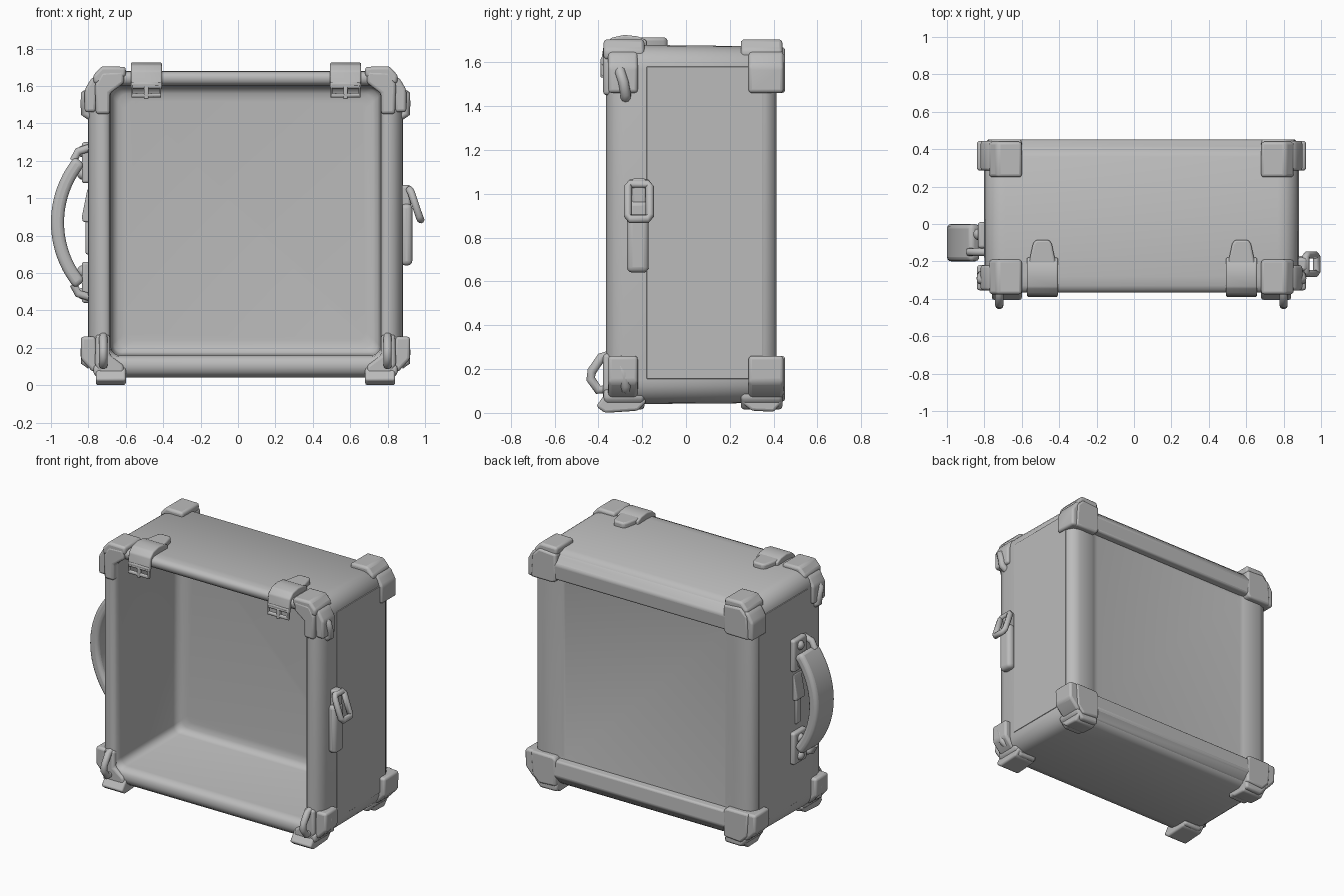
import bpy, bmesh, math
from mathutils import Vector

if "Cube" in bpy.data.objects:
    bpy.data.objects.remove(bpy.data.objects["Cube"])

CX, CZ = 0.04, 0.86   # centre of the case

grey = bpy.data.materials.new("plain grey")
grey.use_nodes = True
grey.diffuse_color = (0.5, 0.5, 0.5, 1)
grey.node_tree.nodes["Principled BSDF"].inputs["Base Color"].default_value = (0.5, 0.5, 0.5, 1)


def finish(name, bm, bevel=0.0, angle=40):
    bmesh.ops.recalc_face_normals(bm, faces=bm.faces)
    mesh = bpy.data.meshes.new(name)
    bm.to_mesh(mesh)
    bm.free()
    mesh.materials.append(grey)
    obj = bpy.data.objects.new(name, mesh)
    bpy.context.collection.objects.link(obj)
    if bevel:
        mod = obj.modifiers.new("soft edges", "BEVEL")
        mod.width, mod.segments, mod.limit_method = bevel, 3, "ANGLE"
        mod.angle_limit = math.radians(25)
    bpy.ops.object.select_all(action="DESELECT")
    obj.select_set(True)
    bpy.context.view_layer.objects.active = obj
    bpy.ops.object.shade_smooth_by_angle(angle=math.radians(angle))
    return obj


def prism(name, outline, axis, a, b, bevel=0.015):
    """Extrude a 2D outline along one axis from a to b."""
    bm = bmesh.new()

    def place(p, t):
        co = list(p)
        co.insert("xyz".index(axis), t)
        return bm.verts.new(co)
    low, high = ([place(p, t) for p in outline] for t in (a, b))
    bm.faces.new(low)
    bm.faces.new(high)
    n = len(outline)
    for i in range(n):
        j = (i + 1) % n
        bm.faces.new((low[i], low[j], high[j], high[i]))
    return finish(name, bm, bevel)


def box(name, x, y, z, bevel=0.015):
    return prism(name, [(x[0], z[0]), (x[1], z[0]), (x[1], z[1]), (x[0], z[1])],
                 "y", y[0], y[1], bevel)


def tube(name, points, radius, closed=False):
    """Sweep a ring of vertices along a path."""
    pts = [Vector(p) for p in points]
    n, sides = len(pts), 10
    bm = bmesh.new()
    normal = (pts[1] - pts[0]).cross(pts[2] - pts[1]).normalized()
    rings = []
    for i, p in enumerate(pts):
        before = pts[i - 1] if closed or i else p
        after = pts[(i + 1) % n] if closed or i < n - 1 else p
        side = (after - before).normalized().cross(normal)
        turns = [2 * math.pi * k / sides for k in range(sides)]
        rings.append([bm.verts.new(p + radius * (math.cos(t) * normal + math.sin(t) * side))
                      for t in turns])
    for i in range(n if closed else n - 1):
        r, s = rings[i], rings[(i + 1) % n]
        for k in range(sides):
            m = (k + 1) % sides
            bm.faces.new((r[k], r[m], s[m], s[k]))
    if not closed:
        bm.faces.new(rings[0])
        bm.faces.new(rings[-1])
    return finish(name, bm, angle=70)


# Open shell: rounded rectangles lofted from the back panel, round the rim, to the inside
# each row is y, half width, bottom, top, corner radius
shell = [
    (.395, .62, .24, 1.48, .02), (.400, .64, .22, 1.50, .03), (.412, .67, .20, 1.52, .03),
    (.414, .77, .11, 1.61, .08), (.400, .815, .07, 1.65, .10), (.360, .838, .045, 1.673, .11),
    (-.280, .840, .04, 1.68, .11), (-.330, .825, .048, 1.678, .10), (-.355, .795, .07, 1.668, .08),
    (-.365, .765, .10, 1.652, .07), (-.360, .74, .13, 1.625, .06), (-.345, .724, .152, 1.607, .05),
    (-.300, .72, .16, 1.60, .05), (.26, .715, .165, 1.595, .05), (.29, .705, .175, 1.585, .05),
    (.305, .68, .20, 1.56, .05), (.31, .64, .24, 1.52, .05),
]
bm = bmesh.new()
loops = []
for y, hw, bottom, top, r in shell:
    loop = []
    for q, (sx, sz) in enumerate([(1, 1), (-1, 1), (-1, -1), (1, -1)]):
        ox = CX + sx * (hw - r)
        oz = top - r if sz > 0 else bottom + r
        for k in range(7):
            t = math.pi / 2 * (q + k / 6)
            loop.append(bm.verts.new((ox + r * math.cos(t), y, oz + r * math.sin(t))))
    loops.append(loop)
for a, b in zip(loops, loops[1:]):
    for i in range(len(a)):
        j = (i + 1) % len(a)
        bm.faces.new((a[i], a[j], b[j], b[i]))
bm.faces.new(loops[0])
bm.faces.new(loops[-1])
finish("case_shell", bm, angle=50)

# Raised rails along the back edges, chamfered toward the outside
rail = [(.39, .62), (.445, .625), (.452, .73), (.405, .785), (.38, .79)]
for sz, label in ((1, "top"), (-1, "bottom")):
    prism("back_rail_" + label, [(y, CZ + sz * z) for y, z in rail], "x", -.62, .70, .012)

# Corner guards: an end arm, a side arm and a face plate, mirrored to all eight corners
end_arm = [(.64, .79), (.64, .842), (.77, .845), (.815, .795), (.81, .75)]
back_plate = [(.64, .62), (.64, .80), (.77, .81), (.82, .76), (.83, .60), (.66, .60)]
front_plate = [(.725, .59), (.80, .59), (.805, .75), (.77, .815), (.65, .82), (.65, .755), (.725, .70)]
for sx, side in ((1, "left"), (-1, "right")):
    for sz, level in ((1, "top"), (-1, "bottom")):
        tag = side + "_" + level
        out = .86 if sz > 0 else .88
        side_arm = [(.80, .60), (out, .60), (out, .72), (.825, .78), (.79, .80)]
        for part, outline, y0, y1 in (("back_guard_end_", end_arm, .25, .44),
                                      ("back_guard_side_", side_arm, .285, .445),
                                      ("back_guard_plate_", back_plate, .39, .452),
                                      ("front_guard_end_", end_arm, -.376, -.19),
                                      ("front_guard_side_", side_arm, -.355, -.22),
                                      ("front_guard_plate_", front_plate, -.378, -.31)):
            prism(part + tag, [(CX + sx * x, CZ + sz * z) for x, z in outline], "y", y0, y1, .016)
        # Loop on the outer side of each front guard
        z0 = 1.43 if sz > 0 else .10
        x_in, x_out = CX + sx * .83, CX + sx * .858
        tube("side_loop_" + tag, [(x_in, -.275, z0 + .01), (x_out, -.275, z0 + .025),
             (x_out, -.285, z0 + .08), (x_out, -.30, z0 + .125), (x_in, -.30, z0 + .14)], .024)

    # Thin seam panel on the side wall
    box("side_panel_" + side, sorted((CX + sx * .82, CX + sx * .843)), (-.18, .35), (.155, 1.58), .003)

    # Flared feet under the lower corners
    xs = sorted((CX + sx * .64, CX + sx * .80))
    prism("front_foot_" + side, [(-.36, .10), (-.41, .03), (-.37, 0), (-.22, .01), (-.18, .05), (-.2, .08)],
          "x", *xs, .012)
    prism("back_foot_" + side, [(.41, .12), (.44, .05), (.40, .005), (.30, .01), (.25, .05), (.3, .08)],
          "x", *xs, .012)

    # Ring hanging in front of the lower corner
    x = CX + sx * .76
    tube("front_ring_" + side, [(x, -.36, .26), (x, -.385, .255), (x, -.43, .19), (x, -.435, .155),
         (x, -.40, .105), (x, -.36, .11)], .022)

# Clasps folded over the top front edge
for label, x in (("right", -.49), ("left", .575)):
    prism("clasp_" + label, [(-.18, 1.70), (-.22, 1.718), (-.28, 1.725), (-.34, 1.712), (-.375, 1.68),
          (-.39, 1.59), (-.365, 1.58), (-.35, 1.64), (-.30, 1.665), (-.18, 1.66)],
          "x", x - .083, x + .083, .008)
    prism("clasp_tongue_" + label, [(x - .075, -.22), (x + .075, -.22), (x + .05, -.105),
          (x + .035, -.085), (x - .035, -.085), (x - .05, -.105)], "z", 1.66, 1.712, .012)
    tube("clasp_buckle_" + label, [(x - .075, -.378, 1.61), (x + .075, -.378, 1.61),
         (x + .075, -.378, 1.55), (x - .075, -.378, 1.55)], .013, True)
    box("clasp_pin_" + label, (x - .012, x + .012), (-.39, -.36), (1.53, 1.60), .006)

# Carrying handle on the right side
R, HX, HZ = .55, -.45, .87
sweep = [math.radians(180 - 40 + 80 * i / 20) for i in range(21)]
arc = [(HX + r * math.cos(t), HZ + r * math.sin(t))
       for r, path in ((R, sweep), (R - .07, sweep[::-1])) for t in path]
prism("handle_grip", arc, "y", -.20, 0, .024)
for sz, label in ((1, "upper"), (-1, "lower")):
    z = HZ + sz * .32
    box("handle_bracket_" + label, (-.835, -.79), (-.13, .01), (z - .11, z + .11), .015)
    tube("handle_link_" + label, [(-.88, -.15, HZ + sz * .33), (-.855, -.15, HZ + sz * .38),
         (-.79, -.15, HZ + sz * .40)], .022)
    for dz in (-.06, .06):
        bm = bmesh.new()
        bmesh.ops.create_uvsphere(bm, u_segments=12, v_segments=8, radius=.032)
        bmesh.ops.translate(bm, vec=(-.828, -.055, z + dz), verts=bm.verts)
        finish("handle_rivet_" + label, bm, angle=70)

# Small catch between the brackets
prism("side_catch", [(-.79, 1.05), (-.805, 1.05), (-.835, .90), (-.83, .875), (-.79, .87)],
      "y", -.11, -.02, .008)
box("side_catch_base", (-.815, -.79), (-.095, -.04), (.70, .88), .01)

# Latch on the left side with a tilted loop
box("latch_stem", (.87, .932), (-.27, -.17), (.64, .97), .025)
box("latch_hinge", (.87, .925), (-.25, -.18), (.95, 1.07), .015)
tube("latch_loop", [(.918, -.255, 1.045), (.918, -.175, 1.045), (.926, -.165, 1.03), (.97, -.165, .90),
     (.977, -.175, .885), (.977, -.255, .885), (.97, -.265, .90), (.926, -.265, 1.03)], .02, True)
